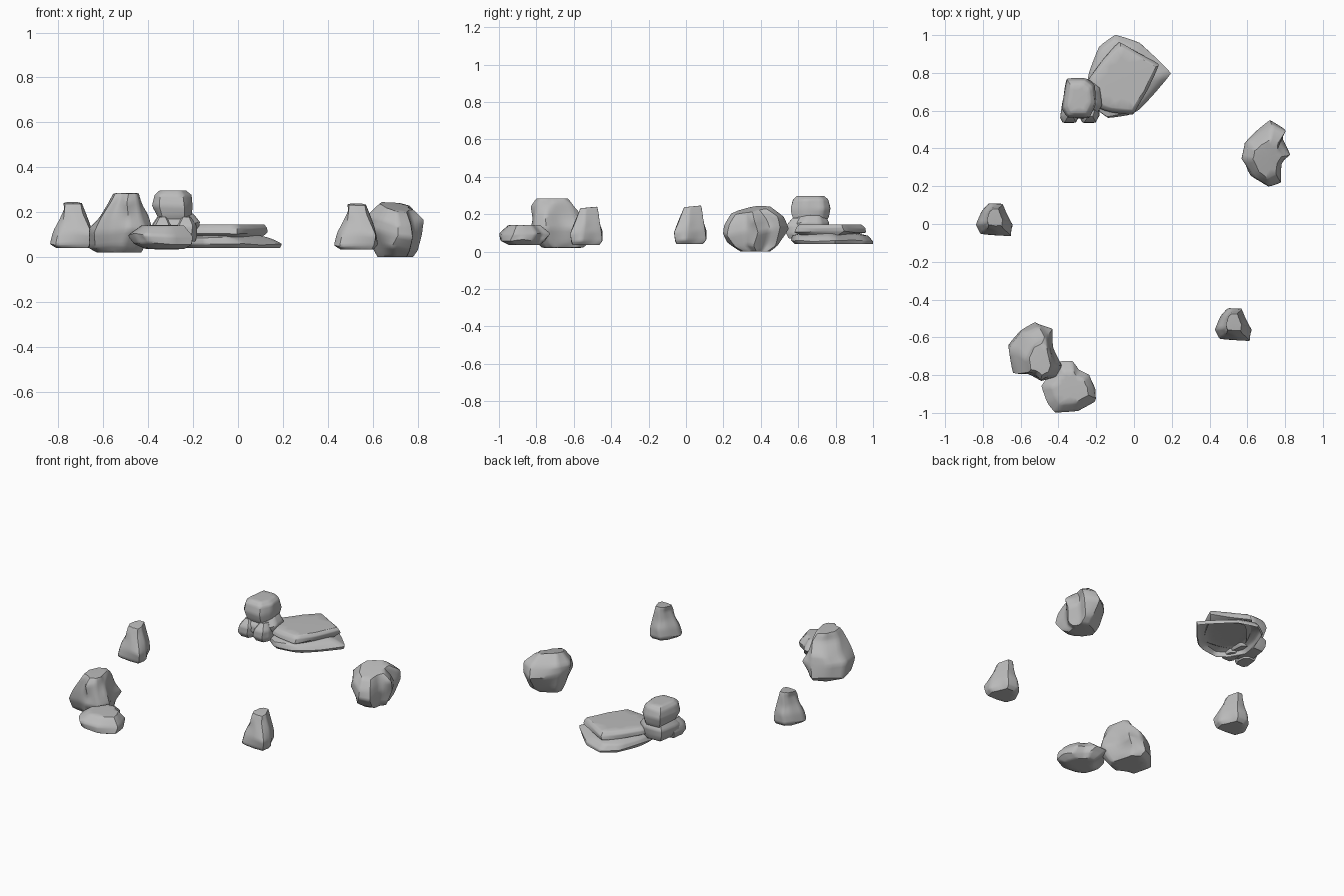
import bpy, bmesh, math, random
from mathutils import Vector

if "Cube" in bpy.data.objects:
    bpy.data.objects.remove(bpy.data.objects["Cube"], do_unlink=True)

stone = bpy.data.materials.new("grey stone")
stone.use_nodes = True
GREY = (0.5, 0.5, 0.5, 1)
stone.diffuse_color = GREY
stone.node_tree.nodes["Principled BSDF"].inputs["Base Color"].default_value = GREY


def rock(name, outline, levels, tilt=(0, 0), bottom=True, rough=0.008, seed=1):
    """Loft an outline through levels of (z, left, right, front, back), then soften it."""
    rng = random.Random(seed)
    xs, ys = [p[0] for p in outline], [p[1] for p in outline]
    low, high = levels[0][0], levels[-1][0]
    bm = bmesh.new()
    rings = []
    for i, (z, x0, x1, y0, y1) in enumerate(levels):
        ring = []
        rise = (z - low) / (high - low)
        inner = 0 < i < len(levels) - 1
        for px, py in outline:
            x = x0 + (x1 - x0) * (px - min(xs)) / (max(xs) - min(xs))
            y = y0 + (y1 - y0) * (py - min(ys)) / (max(ys) - min(ys))
            lean = tilt[0] * (x - (x0 + x1) / 2) + tilt[1] * (y - (y0 + y1) / 2)
            co = Vector((x, y, z + rise * lean))
            if inner:
                co += Vector([rng.uniform(-rough, rough) for _ in range(3)])
            ring.append(bm.verts.new(co))
        rings.append(ring)
    # Side bands and end faces
    n = len(outline)
    for a, b in zip(rings, rings[1:]):
        for k in range(n):
            m = (k + 1) % n
            bm.faces.new((a[k], a[m], b[m], b[k]))
    bm.faces.new(rings[-1])
    if bottom:
        bm.faces.new(rings[0][::-1])
    bmesh.ops.recalc_face_normals(bm, faces=bm.faces)
    # Keep the stronger folds crisp
    crease = bm.edges.layers.float.new("crease_edge")
    for e in bm.edges:
        angle = e.calc_face_angle(0) if len(e.link_faces) == 2 else math.pi
        e[crease] = min(0.8, max(0.35, angle))
    mesh = bpy.data.meshes.new(name)
    bm.to_mesh(mesh)
    bm.free()
    mesh.materials.append(stone)
    ob = bpy.data.objects.new(name, mesh)
    bpy.context.collection.objects.link(ob)
    bpy.ops.object.select_all(action="DESELECT")
    bpy.context.view_layer.objects.active = ob
    ob.select_set(True)
    bpy.ops.object.shade_smooth_by_angle(angle=math.radians(50))
    soften = ob.modifiers.new("soften", "SUBSURF")
    soften.levels = soften.render_levels = 2
    return ob


# Two matching cone rocks with narrow tops
cone = rock("left_cone_rock",
            [(-.83, .0), (-.81, -.05), (-.73, -.06), (-.65, -.06), (-.64, .0),
             (-.67, .06), (-.69, .11), (-.76, .11), (-.8, .08)],
            [(.04, -.81, -.66, -.05, .09), (.06, -.835, -.645, -.065, .105),
             (.11, -.825, -.645, -.06, .105), (.16, -.80, -.665, -.04, .09),
             (.21, -.78, -.69, -.02, .085), (.242, -.78, -.695, -.01, .08)],
            tilt=(0, .1), rough=.007, seed=3)
twin = cone.copy()
twin.name = "right_cone_rock"
twin.location = (1.265, -.555, -.006)
bpy.context.collection.objects.link(twin)

# Rounded boulder, wider above than below
rock("round_boulder",
     [(.565, .36), (.62, .25), (.70, .19), (.78, .23), (.79, .32), (.83, .38),
      (.79, .44), (.80, .5), (.73, .535), (.64, .48), (.58, .43)],
     [(.0, .62, .78, .29, .45), (.04, .59, .80, .22, .5),
      (.12, .56, .835, .185, .54), (.17, .58, .82, .19, .53),
      (.225, .63, .78, .24, .45)],
     tilt=(-.2, .2), rough=.014, seed=5)

# Tall rock with a shoulder on its left
rock("tall_rock",
     [(-.66, -.66), (-.64, -.77), (-.57, -.78), (-.5, -.82), (-.42, -.79),
      (-.39, -.73), (-.42, -.65), (-.44, -.56), (-.5, -.52), (-.6, -.56)],
     [(.02, -.63, -.43, -.77, -.55), (.05, -.66, -.41, -.80, -.52),
      (.12, -.665, -.39, -.835, -.52), (.18, -.62, -.41, -.83, -.54),
      (.25, -.57, -.425, -.82, -.60), (.285, -.555, -.44, -.80, -.63)],
     rough=.013, seed=8)

# Low rock leaning against the tall one
rock("low_rock",
     [(-.49, -.86), (-.46, -.95), (-.42, -1), (-.3, -.99), (-.2, -.93),
      (-.21, -.87), (-.24, -.8), (-.3, -.77), (-.32, -.73), (-.4, -.735), (-.43, -.79)],
     [(.035, -.41, -.24, -.95, -.78), (.06, -.46, -.2, -1, -.75),
      (.1, -.5, -.195, -1, -.725), (.142, -.43, -.24, -.95, -.78)],
     rough=.009, seed=4)

# Stacked rock: squared head over a waist and two feet
block = [(-.37, .64), (-.34, .6), (-.22, .6), (-.18, .66), (-.19, .74), (-.24, .77), (-.35, .77)]
rock("stack_head", block,
     [(.13, -.35, -.21, .60, .73), (.18, -.36, -.205, .57, .76),
      (.23, -.38, -.2, .56, .77), (.275, -.37, -.21, .57, .76),
      (.297, -.35, -.23, .59, .74)], rough=.005, seed=2)
rock("stack_base", block,
     [(.08, -.36, -.2, .59, .75), (.11, -.385, -.18, .56, .765),
      (.15, -.385, -.17, .56, .76), (.195, -.35, -.2, .6, .74)], seed=6)
for side, x in (("left", -.23), ("right", -.335)):
    rock("stack_foot_" + side, block,
         [(.07, x - .04, x + .04, .55, .65), (.1, x - .055, x + .05, .535, .66),
          (.14, x - .045, x + .045, .54, .66), (.18, x - .02, x + .02, .57, .64)],
         rough=.005, seed=7)

# Layered slabs, hollow underneath
rock("lower_slab",
     [(-.25, .7), (-.21, .62), (-.14, .565), (-.03, .58), (.02, .6), (.1, .68),
      (.195, .79), (.12, .87), (.03, .96), (-.1, 1), (-.18, .94), (-.24, .8)],
     [(.04, -.24, .19, .58, 1), (.058, -.255, .2, .565, 1.005),
      (.085, -.245, .15, .57, .98), (.1, -.2, .09, .62, .92)],
     bottom=False, rough=.006, seed=9)
rock("upper_slab",
     [(-.25, .76), (-.22, .64), (-.13, .61), (-.01, .6), (.06, .7),
      (.135, .84), (.03, .89), (-.08, .95), (-.16, .87)],
     [(.09, -.22, .11, .61, .91), (.105, -.25, .14, .58, .965),
      (.128, -.245, .135, .585, .96), (.146, -.225, .12, .605, .94)],
     bottom=False, rough=.005, seed=11)
